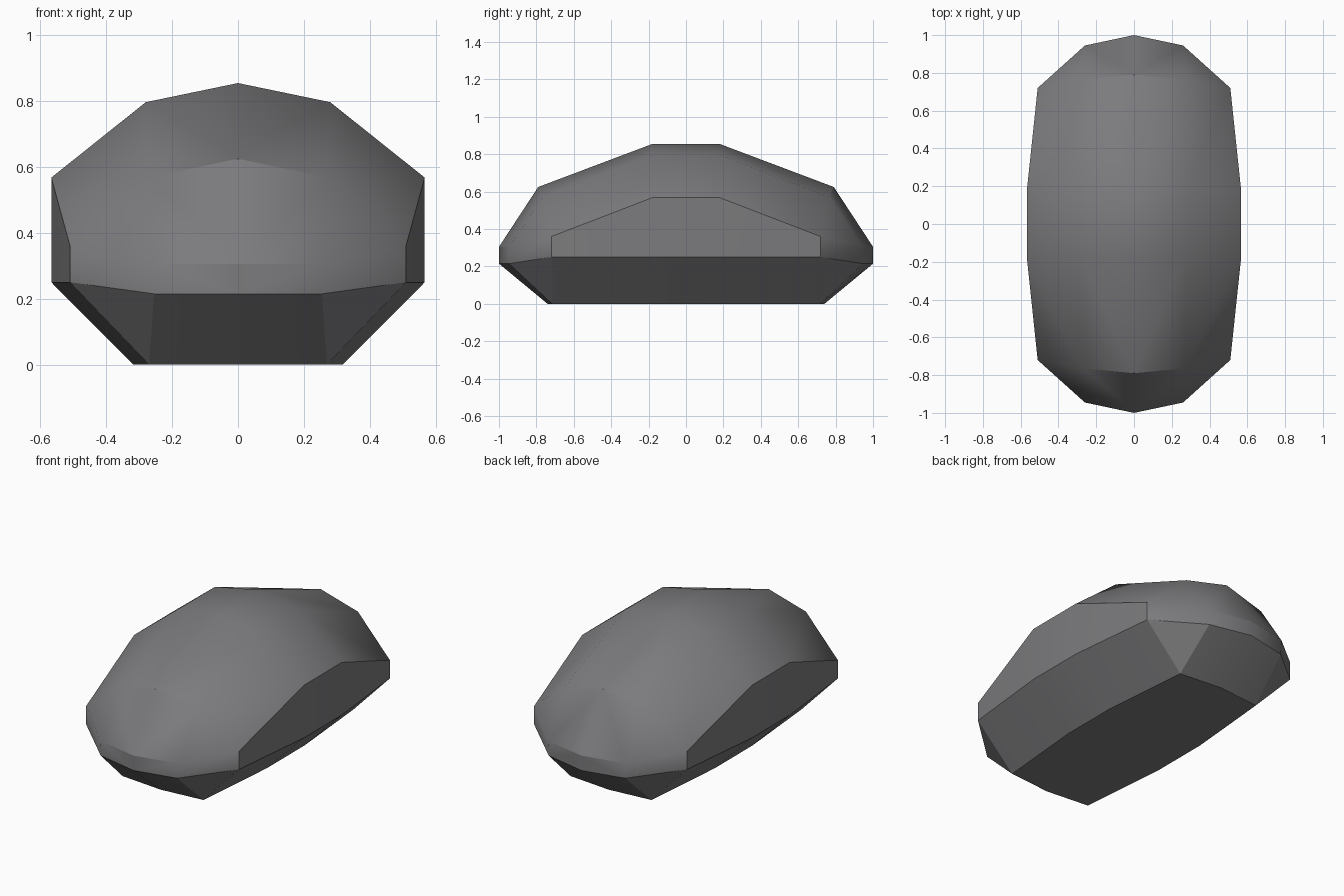
import bpy, bmesh, math

if "Cube" in bpy.data.objects:
    bpy.data.objects.remove(bpy.data.objects["Cube"])

# Lengthwise rails: front half only, ordered from bottom front edge to top middle
corner = (.27, -.715, 0)
low = (.51, -.72, .25)
high = (.51, -.72, .36)
RAILS = [
    [(0, -.74, 0), (0, -1, .215), (0, -1, .305), (0, -.79, .625), (0, -.18, .855)],
    [corner, (.255, -.945, .215), (.26, -.945, .305), (.265, -.765, .57), (.28, -.18, .797)],
    [corner, low, high, high, (.567, -.18, .568)],        # top of side wall
    [corner, low, low, low, (.567, -.18, .25)],           # bottom of side wall
    [corner, corner, corner, corner, (.318, -.18, 0)],    # edge of base
    [(0, -.74, 0)] * 4 + [(0, -.18, 0)],                  # base centre
]


def build_shell(name, material):
    bm = bmesh.new()
    verts = {}

    def vert(p):
        if p not in verts:
            verts[p] = bm.verts.new(p)
        return verts[p]

    for side in (1, -1):
        # complete each rail front to back, mirrored to this side
        rails = []
        for half in RAILS:
            full = half + [(x, -y, z) for x, y, z in reversed(half)]
            rails.append([vert((x * side + 0.0, y, z)) for x, y, z in full])
        # bridge neighbouring rails, collapsing shared corners
        for a, b in zip(rails, rails[1:]):
            for i in range(len(a) - 1):
                loop = list(dict.fromkeys((a[i], b[i], b[i + 1], a[i + 1])))
                if len(loop) > 2:
                    bm.faces.new(loop)
    bmesh.ops.recalc_face_normals(bm, faces=bm.faces)
    mesh = bpy.data.meshes.new(name)
    bm.to_mesh(mesh)
    bm.free()
    mesh.materials.append(material)
    obj = bpy.data.objects.new(name, mesh)
    bpy.context.collection.objects.link(obj)
    return obj


grey = bpy.data.materials.new("dark_grey")
grey.diffuse_color = (.2, .2, .208, 1)
grey.use_nodes = True
grey.node_tree.nodes["Principled BSDF"].inputs["Base Color"].default_value = grey.diffuse_color

# Rounded low-poly shell
shell = build_shell("shell", grey)
bpy.context.view_layer.objects.active = shell
shell.select_set(True)
bpy.ops.object.shade_smooth_by_angle(angle=math.radians(30))
